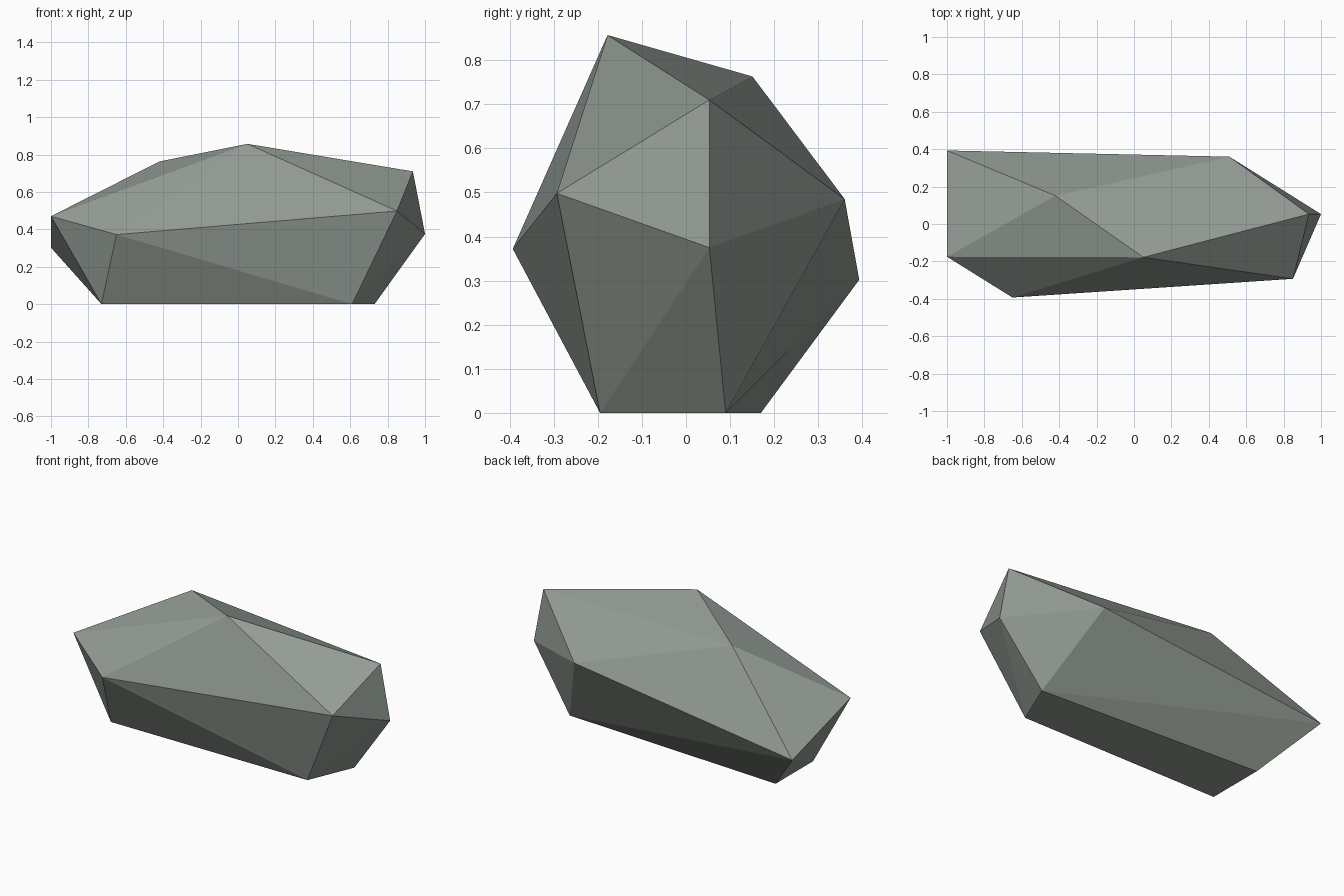
import bpy, bmesh

if "Cube" in bpy.data.objects:
    bpy.data.objects.remove(bpy.data.objects["Cube"])

# Corner points of the faceted boulder, grouped by level
base = [(-0.73, -0.195, 0), (-0.73, 0.17, 0), (0.73, 0.09, 0), (0.61, -0.195, 0)]
middle = [(-1, -0.175, 0.47), (-1, 0.393, 0.302), (0.51, 0.36, 0.485),
          (1, 0.053, 0.375), (0.85, -0.293, 0.498), (-0.65, -0.393, 0.372)]
crown = [(0.05, -0.178, 0.857), (-0.42, 0.151, 0.763), (0.935, 0.053, 0.71)]

# Stone colour
stone = bpy.data.materials.new("grey_green_stone")
stone.diffuse_color = (0.29, 0.33, 0.295, 1)
stone.use_nodes = True
stone.node_tree.nodes["Principled BSDF"].inputs["Base Color"].default_value = stone.diffuse_color

# Boulder: flat-faced convex hull of the corners
bm = bmesh.new()
for p in base + middle + crown:
    bm.verts.new(p)
bmesh.ops.convex_hull(bm, input=bm.verts[:])
bmesh.ops.recalc_face_normals(bm, faces=bm.faces[:])
mesh = bpy.data.meshes.new("boulder")
bm.to_mesh(mesh)
bm.free()
mesh.materials.append(stone)
boulder = bpy.data.objects.new("boulder", mesh)
bpy.context.collection.objects.link(boulder)
